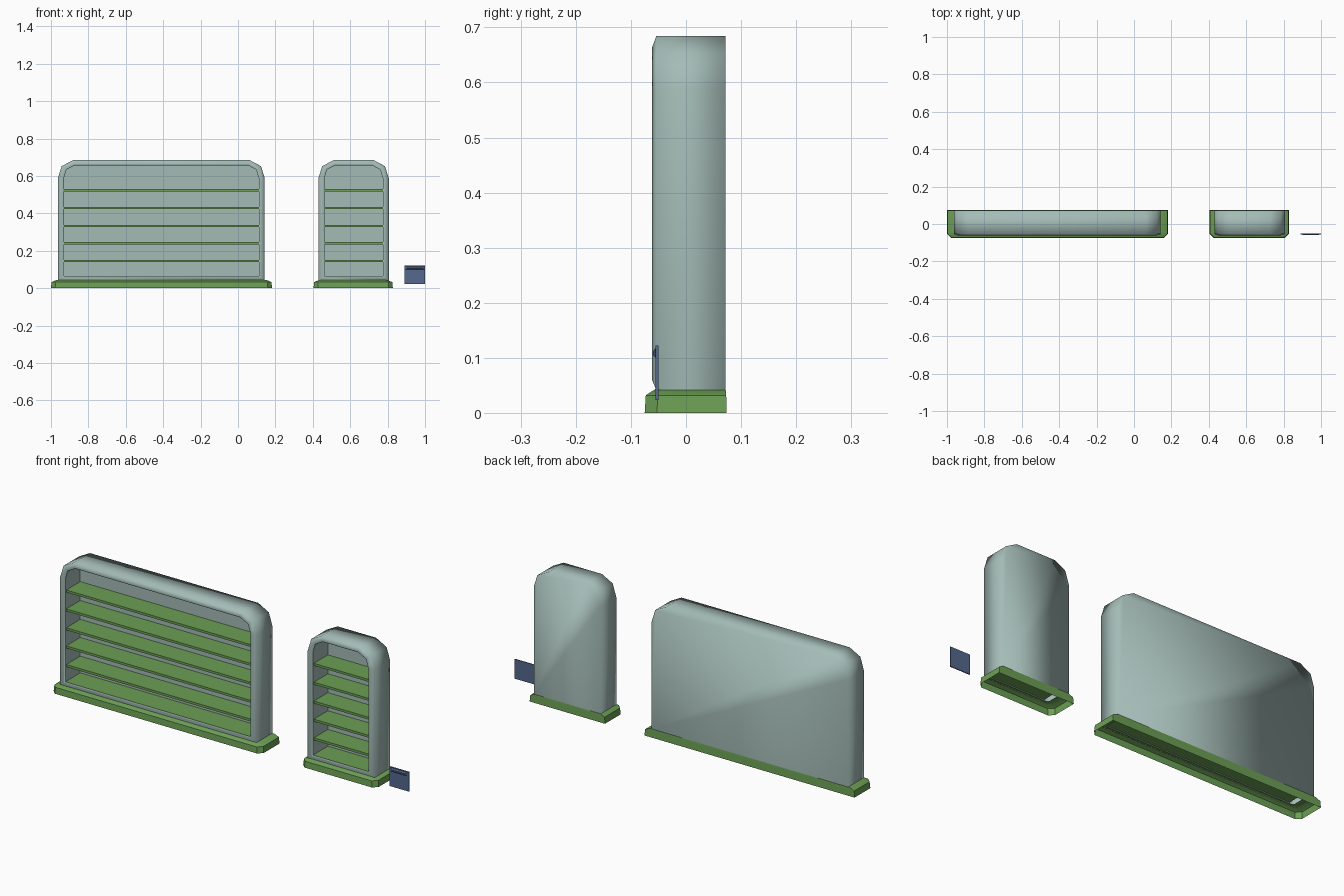
import bpy, bmesh, math

if "Cube" in bpy.data.objects:
    bpy.data.objects.remove(bpy.data.objects["Cube"])


def material(name, rgb):
    m = bpy.data.materials.new(name)
    m.diffuse_color = (*rgb, 1)
    m.use_nodes = True
    m.node_tree.nodes["Principled BSDF"].inputs["Base Color"].default_value = m.diffuse_color
    return m


TEAL = material("teal", (0.37, 0.50, 0.47))
GREEN = material("green", (0.15, 0.35, 0.09))
BLUE = material("blue", (0.09, 0.14, 0.27))


def finish(bm, name, mat, smooth=None):
    bmesh.ops.recalc_face_normals(bm, faces=bm.faces)
    me = bpy.data.meshes.new(name)
    bm.to_mesh(me)
    bm.free()
    ob = bpy.data.objects.new(name, me)
    bpy.context.collection.objects.link(ob)
    me.materials.append(mat)
    if smooth:
        bpy.ops.object.select_all(action='DESELECT')
        ob.select_set(True)
        bpy.context.view_layer.objects.active = ob
        bpy.ops.object.shade_smooth_by_angle(angle=math.radians(smooth))
    return ob


def loft(bm, loops, skip=()):
    """Bridge rings of points; skip holds (ring, side) gaps."""
    rings = [[bm.verts.new(p) for p in lp] for lp in loops]
    n = len(rings[0])
    for r, (a, b) in enumerate(zip(rings, rings[1:])):
        for i in range(n):
            if (r, i) not in skip:
                j = (i + 1) % n
                bm.faces.new((a[i], a[j], b[j], b[i]))
    return rings


def box(name, x0, x1, y0, y1, z0, z1, mat):
    bm = bmesh.new()
    rings = loft(bm, [[(x0, y0, z), (x1, y0, z), (x1, y1, z), (x0, y1, z)] for z in (z0, z1)])
    bm.faces.new(rings[0])
    bm.faces.new(rings[1])
    return finish(bm, name, mat)


def arch(x0, x1, t, y):
    """Cabinet outline, t=0 outer edge to t=1 opening edge."""
    half = [((0, 0.042), (0.032, 0.065)), ((0, 0.588), (0.032, 0.588)),
            ((0.02, 0.652), (0.046, 0.634)), ((0.08, 0.684), (0.09, 0.657))]
    pts = [(a[0] + (b[0] - a[0]) * t, a[1] + (b[1] - a[1]) * t) for a, b in half]
    return [(x0 + d, y, z) for d, z in pts] + [(x1 - d, y, z) for d, z in reversed(pts)]


def cabinet(label, x0, x1, bx0, bx1):
    # rounded outer shell with sloping front rim, open underneath
    bm = bmesh.new()
    rings = loft(bm, [arch(x0, x1, 0, 0.072), arch(x0, x1, 0, -0.054),
                      arch(x0, x1, 0.8, -0.062), arch(x0, x1, 1, -0.058)], skip={(0, 7)})
    bm.faces.new(rings[0])
    finish(bm, label + "_shell", TEAL, 100)

    # inner lining and back panel
    bm = bmesh.new()
    rings = loft(bm, [arch(x0, x1, 1, -0.058), arch(x0, x1, 1, 0.062)], skip={(0, 7)})
    bm.faces.new(rings[1])
    ob = finish(bm, label + "_lining", TEAL, 40)
    ob.data.flip_normals()
    # make the back panel face the open front
    if max(ob.data.polygons, key=lambda p: p.area).normal.y > 0:
        ob.data.flip_normals()

    # floor and shelves
    a, b = x0 + 0.032, x1 - 0.032
    box(label + "_floor", a, b, -0.057, 0.062, 0.058, 0.066, GREEN)
    for i, z in enumerate((0.145, 0.24, 0.332, 0.428, 0.524)):
        box(f"{label}_shelf_{i + 1}", a, b, -0.05, 0.062, z - 0.006, z + 0.006, GREEN)

    # hollow plinth with chamfered front corners and upper edge
    def ring(l, r, f, bk, z, c=0.022):
        return [(l, bk, z), (l, f + c, z), (l + c, f, z),
                (r - c, f, z), (r, f + c, z), (r, bk, z)]
    bm = bmesh.new()
    loft(bm, [ring(bx0, bx1, -0.075, 0.074, 0),
              ring(bx0 + 0.003, bx1 - 0.003, -0.073, 0.073, 0.032),
              ring(bx0 + 0.028, bx1 - 0.028, -0.056, 0.072, 0.043, 0.012),
              ring(x0 + 0.022, x1 - 0.022, -0.045, 0.055, 0.044, 0.005)])
    finish(bm, label + "_plinth", GREEN, 40)


cabinet("wide_cabinet", -0.963, 0.143, -1.0, 0.182)
cabinet("narrow_cabinet", 0.43, 0.806, 0.404, 0.828)

# small hanging tag with a wedge ledge near its top
box("tag_plate", 0.89, 1.0, -0.055, -0.05, 0.023, 0.122, BLUE)
bm = bmesh.new()
rings = loft(bm, [[(0.893, -0.055, 0.1), (0.997, -0.055, 0.1), (0.997, -0.055, 0.118), (0.893, -0.055, 0.118)],
                  [(0.907, -0.06, 0.105), (0.983, -0.06, 0.105), (0.983, -0.06, 0.112), (0.907, -0.06, 0.112)]])
bm.faces.new(rings[0])
bm.faces.new(rings[1])
finish(bm, "tag_ledge", BLUE)
